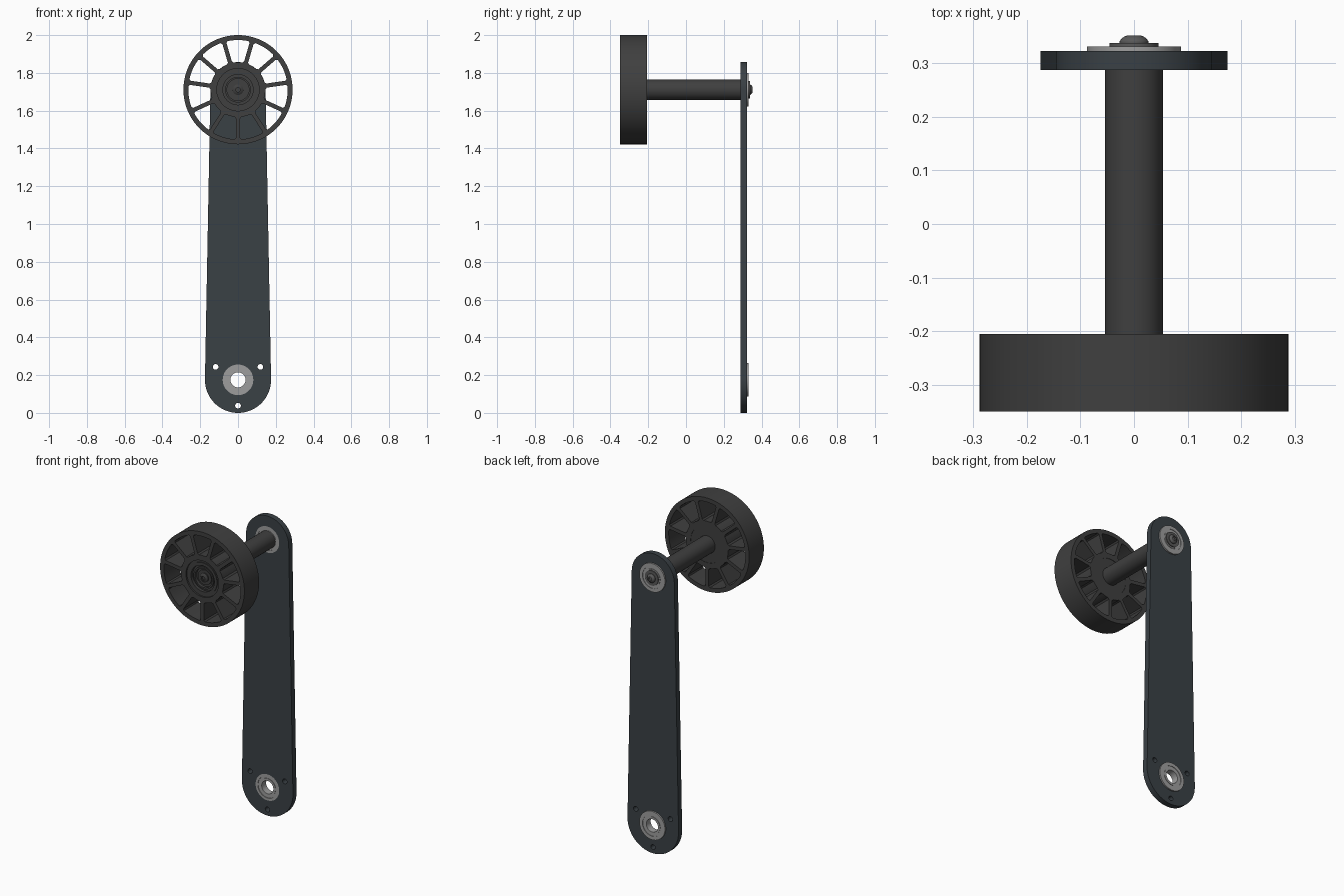
import bpy, bmesh
from math import pi, sin, cos, asin, acos, radians

if "Cube" in bpy.data.objects:
    bpy.data.objects.remove(bpy.data.objects["Cube"])

Z_LOW, Z_TOP = 0.175, 1.711


def material(name, r, g, b):
    m = bpy.data.materials.new(name)
    m.diffuse_color = (r, g, b, 1)
    m.use_nodes = True
    m.node_tree.nodes["Principled BSDF"].inputs["Base Color"].default_value = m.diffuse_color
    return m


ARM = material("slate", 0.042, 0.052, 0.06)
BLACK = material("charcoal", 0.05, 0.05, 0.05)
STEEL = material("steel", 0.34, 0.34, 0.34)
DARK = material("dark_steel", 0.1, 0.1, 0.1)


def finish(ob, mat):
    bpy.ops.object.select_all(action='DESELECT')
    ob.select_set(True)
    bpy.context.view_layer.objects.active = ob
    if ob.type == 'CURVE':
        bpy.ops.object.convert(target='MESH')
        ob = bpy.context.object
    ob.data.materials.clear()
    ob.data.materials.append(mat)
    bpy.ops.object.shade_smooth_by_angle(angle=radians(30))
    return ob


def arc(r, a0, a1, n, cx=0, cz=0):
    return [(cx + r * cos(a0 + (a1 - a0) * i / n), cz + r * sin(a0 + (a1 - a0) * i / n))
            for i in range(n + 1)]


def circle(r, cx=0, cz=0, n=64):
    return arc(r, 0, 2 * pi, n, cx, cz)[:-1]


def plate(name, loops, y0, y1, z, mat):
    """Flat plate in the xz plane: first loop is the outline, the rest are holes."""
    cu = bpy.data.curves.new(name, 'CURVE')
    cu.dimensions, cu.fill_mode = '2D', 'BOTH'
    cu.extrude = (y1 - y0) / 2
    for loop in loops:
        s = cu.splines.new('POLY')
        s.points.add(len(loop) - 1)
        for p, (x, h) in zip(s.points, loop):
            p.co = (x, h, 0, 1)
        s.use_cyclic_u = True
    ob = bpy.data.objects.new(name, cu)
    bpy.context.collection.objects.link(ob)
    ob.rotation_euler = (pi / 2, 0, 0)
    ob.location = (0, (y0 + y1) / 2, z)
    return finish(ob, mat)


def lathe(name, profile, z, mat, n=64):
    """Closed (radius, y) profile turned about the y axis."""
    bm = bmesh.new()
    rings = [[bm.verts.new((r * cos(2 * pi * i / n), y, r * sin(2 * pi * i / n)))
              for i in range(n)] for r, y in profile]
    for a, b in zip(rings, rings[1:] + rings[:1]):
        if a is rings[-1] and profile[0][0] == 0:
            continue
        for i in range(n):
            j = (i + 1) % n
            bm.faces.new((a[i], a[j], b[j], b[i]))
    bmesh.ops.remove_doubles(bm, verts=bm.verts, dist=1e-6)
    bmesh.ops.recalc_face_normals(bm, faces=bm.faces)
    me = bpy.data.meshes.new(name)
    bm.to_mesh(me)
    bm.free()
    ob = bpy.data.objects.new(name, me)
    bpy.context.collection.objects.link(ob)
    ob.location.z = z
    return finish(ob, mat)


# tapered arm with rounded ends, bearing seats and three screw holes
r_low, r_top, span = 0.175, 0.146, Z_TOP - Z_LOW
t = asin((r_low - r_top) / span)
outline = arc(r_top, t, pi - t, 40, 0, span) + arc(r_low, pi - t, 2 * pi + t, 48)
holes = [circle(0.081), circle(0.081, 0, span)]
holes += [circle(0.015, 0.137 * cos(a), 0.137 * sin(a), 24)
          for a in (radians(30), radians(150), radians(270))]
plate("arm", [outline] + holes, 0.288, 0.323, Z_LOW, ARM)

# flanged bearings: outer race, recessed shield, inner race
for label, z in (("lower", Z_LOW), ("upper", Z_TOP)):
    lathe(label + "_bearing", [
        (0.040, 0.289), (0.054, 0.289), (0.054, 0.292), (0.066, 0.292), (0.066, 0.288),
        (0.081, 0.288), (0.081, 0.323), (0.088, 0.323), (0.088, 0.332), (0.066, 0.332),
        (0.066, 0.329), (0.054, 0.329), (0.054, 0.332), (0.040, 0.332)], z, STEEL)

# axle with a narrow journal through the upper bearing
lathe("axle", [(0, -0.30), (0.054, -0.30), (0.054, 0.288), (0.0395, 0.288),
               (0.0395, 0.331), (0, 0.331)], Z_TOP, BLACK)

# retaining washer and button-head screw on the back
lathe("washer", [(0, 0.330), (0.046, 0.330), (0.046, 0.338), (0, 0.338)], Z_TOP, DARK)
lathe("screw_head", [(0, 0.337), (0.027, 0.337), (0.027, 0.341), (0.023, 0.347),
                     (0.017, 0.351), (0.012, 0.3525), (0.012, 0.343), (0, 0.343)],
      Z_TOP, DARK, 48)

# wheel body: rim, eleven spokes and hub, cut by chamfered windows
SPOKES, R_IN, R_OUT, HALF, C = 11, 0.145, 0.263, 0.011, 0.008


def window(mid):
    def half(r):
        return pi / SPOKES - asin(HALF / r)
    ho, hi = half(R_OUT) - C / R_OUT, half(R_IN) - C / R_IN
    pts = arc(R_OUT, mid - ho, mid + ho, 8)
    for s in (1, -1):
        side = []
        for r in (R_OUT - C, R_IN + C):
            a = mid + s * half(r)
            side.append((r * cos(a), r * sin(a)))
        if s == 1:
            pts += side + arc(R_IN, mid + hi, mid - hi, 6)
        else:
            pts += side[::-1]
    return pts


windows = [window(pi / 2 + 2 * pi * i / SPOKES) for i in range(SPOKES)]
plate("wheel", [circle(0.289, n=96), circle(0.112)] + windows,
      -0.350, -0.206, Z_TOP, BLACK)

# stepped hub insert inside the wheel
lathe("wheel_hub", [
    (0.030, -0.320), (0.058, -0.320), (0.058, -0.338), (0.068, -0.338), (0.068, -0.328),
    (0.080, -0.328), (0.080, -0.346), (0.098, -0.346), (0.098, -0.340), (0.1125, -0.340),
    (0.1125, -0.208), (0.030, -0.208)], Z_TOP, BLACK)

# front wheel screw with its washer
lathe("wheel_washer", [(0, -0.318), (0.046, -0.318), (0.046, -0.327), (0, -0.327)],
      Z_TOP, BLACK)
lathe("wheel_screw", [(0, -0.325), (0.028, -0.325), (0.028, -0.334), (0.018, -0.341),
                      (0.012, -0.342), (0.012, -0.333), (0, -0.333)], Z_TOP, BLACK, 48)
